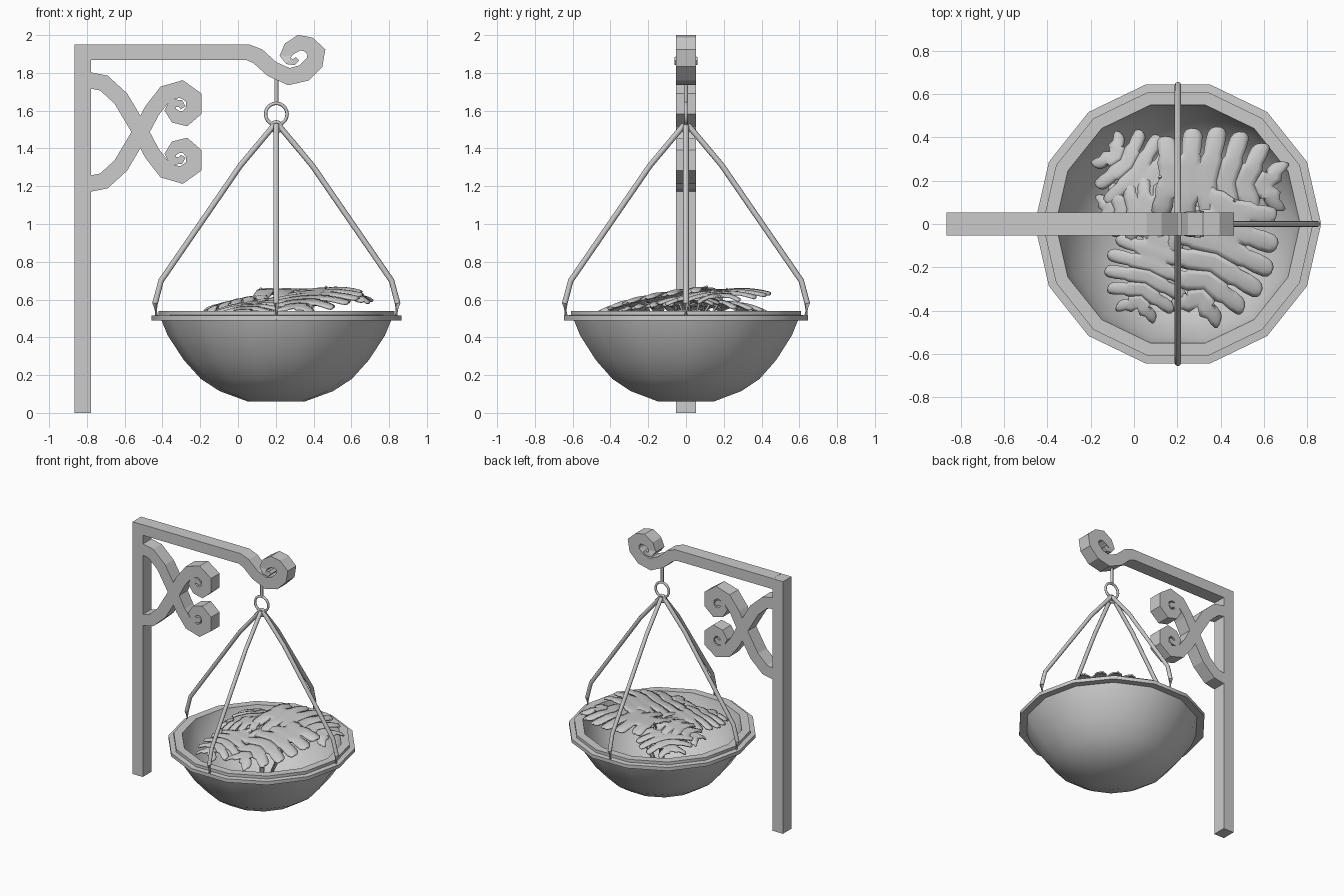
import bpy, bmesh, math
from mathutils import Vector, Matrix

if "Cube" in bpy.data.objects:
    bpy.data.objects.remove(bpy.data.objects["Cube"])

CX = 0.203     # hanging axis of the basket
HD = 0.052     # half depth of the bracket


def finish(name, bm, smooth=None):
    bmesh.ops.recalc_face_normals(bm, faces=bm.faces)
    me = bpy.data.meshes.new(name)
    bm.to_mesh(me)
    bm.free()
    ob = bpy.data.objects.new(name, me)
    bpy.context.collection.objects.link(ob)
    if smooth:
        bpy.ops.object.select_all(action='DESELECT')
        ob.select_set(True)
        bpy.context.view_layer.objects.active = ob
        bpy.ops.object.shade_smooth_by_angle(angle=math.radians(smooth))
    return ob


def ribbon(name, path, mirror_z=None):
    """Flat bar following (x, z, width) points, extruded across y."""
    bm = bmesh.new()
    pts = [Vector((p[0], 0, p[1])) for p in path]
    rings = []
    for i, p in enumerate(pts):
        a = (p - pts[i - 1]).normalized() if i else None
        b = (pts[i + 1] - p).normalized() if i < len(pts) - 1 else None
        t = ((a or b) + (b or a)).normalized()
        n = Vector((-t.z, 0, t.x)) * path[i][2] / 2
        if a and b:
            n /= max(0.8, math.sqrt((1 + a.dot(b)) / 2))
        d = path[i][3] if len(path[i]) > 3 else HD
        y = Vector((0, d, 0))
        rings.append([bm.verts.new(p + q) for q in (n - y, n + y, -n + y, -n - y)])
    for r, s in zip(rings, rings[1:]):
        for k in range(4):
            bm.faces.new((r[k], r[(k + 1) % 4], s[(k + 1) % 4], s[k]))
    bm.faces.new(rings[0])
    bm.faces.new(rings[-1])
    if mirror_z:
        for v in bm.verts:
            v.co.z = 2 * mirror_z - v.co.z
    return finish(name, bm)


def tube(name, pts, r, sides=8):
    bm = bmesh.new()
    pts = [Vector(p) for p in pts]
    rings = []
    for i, p in enumerate(pts):
        t = (pts[min(i + 1, len(pts) - 1)] - pts[max(i - 1, 0)]).normalized()
        m = t.to_track_quat('Z', 'Y').to_matrix()
        rings.append([bm.verts.new(p + m @ Vector((r * math.cos(k * math.tau / sides),
                      r * math.sin(k * math.tau / sides), 0))) for k in range(sides)])
    for a, b in zip(rings, rings[1:]):
        for k in range(sides):
            bm.faces.new((a[k], a[(k + 1) % sides], b[(k + 1) % sides], b[k]))
    bm.faces.new(rings[0])
    bm.faces.new(rings[-1])
    return finish(name, bm, 50)


def lathe(name, profile, sides, smooth):
    bm = bmesh.new()
    rings = [[bm.verts.new((CX + r * math.cos(k * math.tau / sides),
                            r * math.sin(k * math.tau / sides), z))
              for k in range(sides)] for r, z in profile]
    for a, b in zip(rings, rings[1:]):
        for k in range(sides):
            bm.faces.new((a[k], a[(k + 1) % sides], b[(k + 1) % sides], b[k]))
    bm.faces.new(rings[0])
    bm.faces.new(rings[-1])
    return finish(name, bm, smooth)


def leaf(name, base, tip, width, roll=0, n=6):
    """Split leaf: lobes fan out on both sides of a midrib."""
    base, tip = Vector(base), Vector(tip)
    ax = tip - base
    L = ax.length
    ax.normalize()
    side = Vector((0, 0, 1)).cross(ax).normalized()
    m = Matrix((ax, side, ax.cross(side))).transposed() @ Matrix.Rotation(roll, 3, 'X')
    bm = bmesh.new()
    steps = [(0, 1), (.25, 1), (.42, 1), (.5, .82), (.7, .86), (.88, .78), (.96, .58), (1, .25)]
    for sg in (-1, 1):
        for i in range(n):
            uc = (i + .5) / n
            grid = []
            for s, g in steps:
                row = []
                for t in (-.5, -.25, 0, .25, .5):
                    u = (i + .5 + t * g) / n
                    w = width * math.sin(math.pi * (.16 + .8 * (u if s < .45 else uc))) ** .7
                    x = u + (u - .22) * .38 * s * (1 - .45 * uc)
                    z = .05 * s * (1 - s) - .03 * s - .05 * (u - .35) ** 2
                    z += .012 * s * (.5 - abs(t) * 2)
                    row.append(bm.verts.new(base + m @ Vector((x * L * .9, sg * w * s, z))))
                grid.append(row)
            for a, b in zip(grid, grid[1:]):
                for k in range(4):
                    q = (a[k], a[k + 1], b[k + 1], b[k])
                    bm.faces.new(q if sg > 0 else q[::-1])
    bmesh.ops.remove_doubles(bm, verts=bm.verts, dist=.0005)
    ob = finish(name, bm, 60)
    mod = ob.modifiers.new("thickness", 'SOLIDIFY')
    mod.thickness = .01
    # stalk curving down into the bowl
    mid = base.lerp(Vector((CX, 0, .3)), .5) - ax * .03
    tube(name + "_stalk", [base, mid, (CX, 0, .11)], .007, 6)


# Post and arm ending in a curled hook
bm = bmesh.new()
bmesh.ops.create_cube(bm, size=1, matrix=Matrix.LocRotScale(
    Vector((-.822, 0, .975)), None, Vector((.088, 2 * HD, 1.95))))
finish("post", bm)
ribbon("arm_hook", [(-.78, 1.91, .082), (.05, 1.91, .082), (.105, 1.888, .085), (.18, 1.82, .085),
                    (.27, 1.78, .086), (.35, 1.80, .09), (.405, 1.855, .09), (.415, 1.91, .088),
                    (.375, 1.95, .08), (.325, 1.96, .078), (.275, 1.93, .072), (.252, 1.89, .055),
                    (.268, 1.862, .035, .06), (.295, 1.857, .03, .062), (.315, 1.875, .025, .06)])

# Two crossing scrolls, mirrored about their middle height
scroll = [(-.785, 1.213, .085), (-.71, 1.228, .085), (-.62, 1.31, .085), (-.515, 1.487, .085),
          (-.455, 1.60, .085), (-.385, 1.69, .085), (-.30, 1.715, .085), (-.235, 1.67, .082),
          (-.235, 1.60, .082), (-.28, 1.558, .075), (-.33, 1.568, .068), (-.358, 1.605, .055),
          (-.345, 1.64, .042), (-.305, 1.638, .035), (-.29, 1.615, .03)]
ribbon("scroll_upper", scroll)
ribbon("scroll_lower", scroll, 1.487)

# Suspension hook and rings
tube("drop_rod", [(CX, 0, 1.80), (CX, 0, 1.645)], .011)
for nm, z, R, r in (("large_ring", 1.582, .057, .009), ("small_ring", 1.515, .025, .01)):
    bpy.ops.mesh.primitive_torus_add(major_radius=R, minor_radius=r, major_segments=20,
                                     minor_segments=8, location=(CX, 0, z),
                                     rotation=(math.pi / 2, 0, 0))
    bpy.context.object.name = nm
    bpy.ops.object.shade_smooth_by_angle(angle=math.radians(60))

# Four hanger rods
for k in range(4):
    c, s = (1, 0, -1, 0)[k], (0, 1, 0, -1)[k]
    tube(f"hanger_rod_{k + 1}", [(CX + r * c, r * s, z) for r, z in
         ((.01, 1.525), (.19, 1.31), (.61, .70), (.642, .58), (.632, .49))], .015)

# Fourteen-sided bowl with stepped rim
lathe("bowl", [(.15, .06), (.30, .115), (.40, .18), (.49, .28), (.575, .41), (.608, .49),
               (.662, .488), (.662, .515), (.625, .518), (.625, .54), (.565, .54),
               (.535, .42), (.45, .30), (.36, .21), (.14, .11)], 14, 40)

# Split leaves filling the bowl
leaf("leaf_front_right", (.47, .11, .67), (.27, -.44, .57), .27, .05)
leaf("leaf_front_left", (.13, -.04, .60), (.0, -.43, .55), .21, .05)
leaf("leaf_back_right", (.12, .22, .66), (.70, .17, .64), .25, .05)
leaf("leaf_back_left", (.14, .14, .60), (-.14, .36, .57), .2, .05, 5)
leaf("leaf_middle_left", (.14, .08, .63), (-.18, .06, .57), .15, 0, 5)
leaf("leaf_middle", (.42, .02, .61), (.08, .0, .62), .17, 0, 5)
